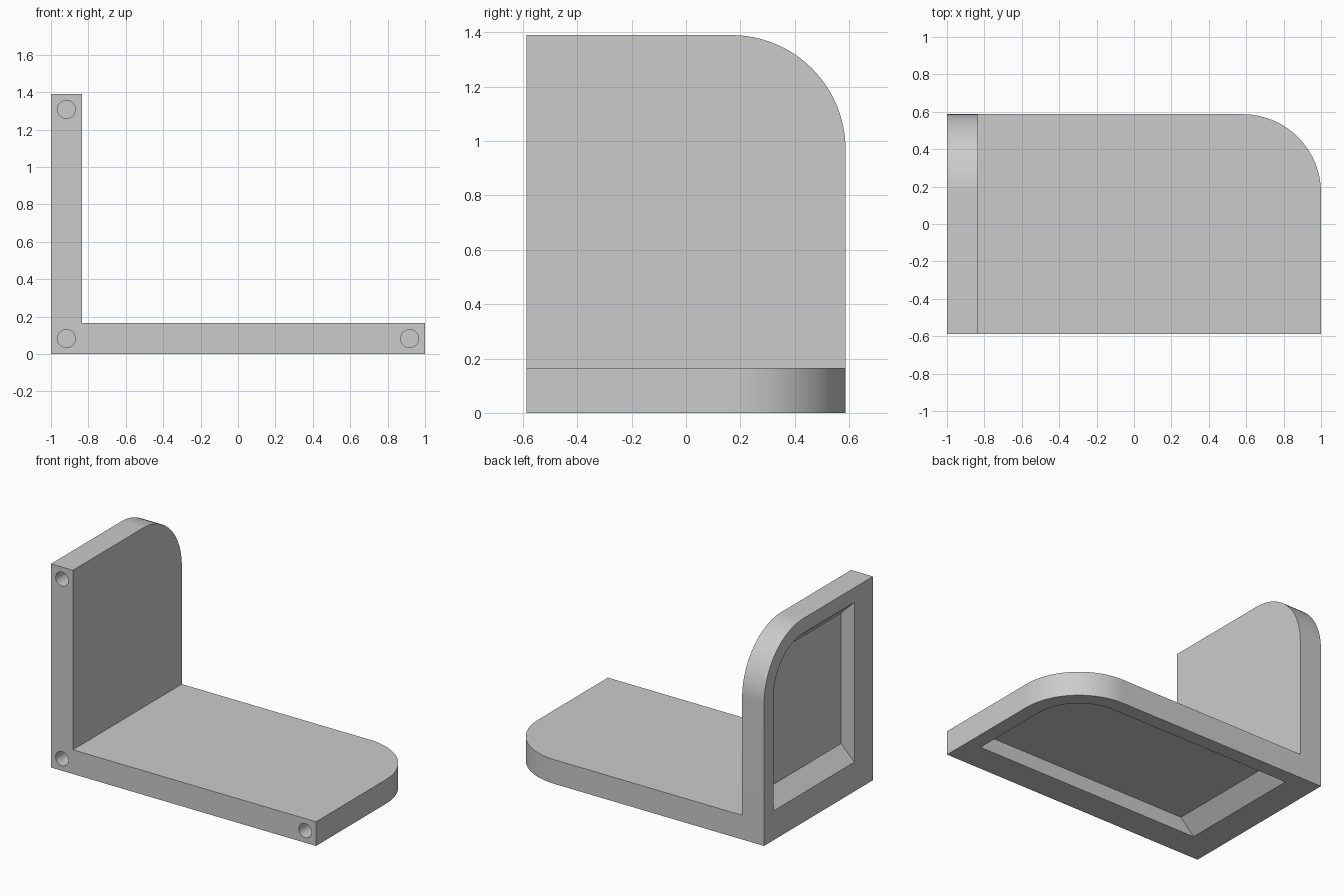
import bpy, bmesh, math
from mathutils import Vector

THICK, HALF, RADIUS = 0.165, 0.587, 0.42
LENGTH, HEIGHT = 2.0, 1.39

if "Cube" in bpy.data.objects:
    bpy.data.objects.remove(bpy.data.objects["Cube"])

grey = bpy.data.materials.new("plain grey")
grey.use_nodes = True
grey.diffuse_color = (0.6, 0.6, 0.6, 1)
grey.node_tree.nodes["Principled BSDF"].inputs["Base Color"].default_value = (0.6, 0.6, 0.6, 1)


def outline(length, near, front, inset):
    """Plate outline (distance from the corner, y) with one rounded back corner."""
    pts = [(near, front), (length - inset, front)]
    r = RADIUS - inset
    for i in range(25):
        a = math.pi / 2 * i / 24
        pts.append((length - RADIUS + r * math.cos(a), HALF - RADIUS + r * math.sin(a)))
    return pts + [(near, HALF - inset)]


def lying(u, y, depth):
    return Vector((u - 1, y, depth))


def upright(u, y, depth):
    return Vector((depth - 1, y, u))


def loft(name, place, lower, upper, d0, d1):
    """Solid between two matching outlines at two depths."""
    bm = bmesh.new()
    a = [bm.verts.new(place(u, y, d0)) for u, y in lower]
    b = [bm.verts.new(place(u, y, d1)) for u, y in upper]
    bm.faces.new(a)
    bm.faces.new(b)
    for i in range(len(a)):
        j = (i + 1) % len(a)
        bm.faces.new((a[i], a[j], b[j], b[i]))
    bmesh.ops.recalc_face_normals(bm, faces=bm.faces[:])
    me = bpy.data.meshes.new(name)
    bm.to_mesh(me)
    bm.free()
    me.materials.append(grey)
    ob = bpy.data.objects.new(name, me)
    bpy.context.collection.objects.link(ob)
    return ob


def plate(name, place, length):
    pts = outline(length, 0, -HALF, 0)
    return loft(name, place, pts, pts, 0, THICK)


def recess(name, place, length):
    """Pocket with sloping walls and a straight front wall."""
    rings = [outline(length, 0.2 + t, 0.2 - HALF, 0.1 + t) for t in (-0.02, 0.1)]
    return loft(name, place, rings[0], rings[1], -0.02, 0.1)


def combine(target, tool, operation):
    bpy.context.view_layer.objects.active = target
    mod = target.modifiers.new("combine", "BOOLEAN")
    mod.operation, mod.solver, mod.object = operation, "EXACT", tool
    bpy.ops.object.modifier_apply(modifier=mod.name)
    bpy.data.objects.remove(tool)


# Two plates joined into an L
bracket = plate("bracket", lying, LENGTH)
combine(bracket, plate("upright_plate", upright, HEIGHT), "UNION")

# Pockets in the outer faces
combine(bracket, recess("base_pocket", lying, LENGTH), "DIFFERENCE")
combine(bracket, recess("upright_pocket", upright, HEIGHT), "DIFFERENCE")

# Blind round holes in the front edge
mid = THICK / 2
for x, z in ((mid - 1, mid), (1 - mid, mid), (mid - 1, HEIGHT - mid)):
    bpy.ops.mesh.primitive_cylinder_add(vertices=40, radius=0.048, depth=0.3,
                                        location=(x, -HALF, z), rotation=(math.pi / 2, 0, 0))
    hole = bpy.context.object
    hole.data.materials.append(grey)
    combine(bracket, hole, "DIFFERENCE")

# Smooth curves, sharp edges
bpy.ops.object.select_all(action="DESELECT")
bracket.select_set(True)
bpy.context.view_layer.objects.active = bracket
bpy.ops.object.shade_smooth_by_angle(angle=math.radians(25))
